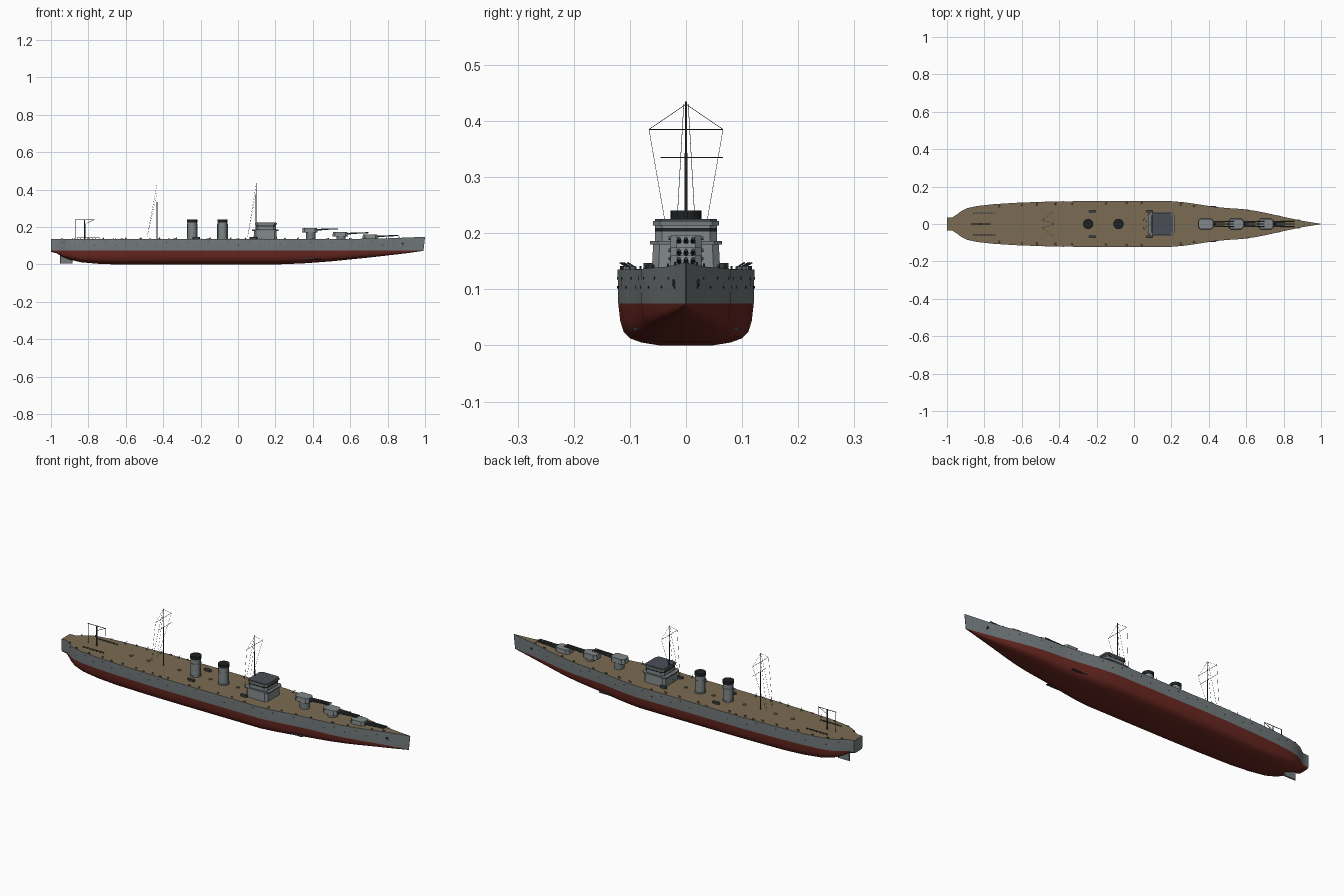
import bpy, bmesh, math
from mathutils import Vector

if "Cube" in bpy.data.objects:
    bpy.data.objects.remove(bpy.data.objects["Cube"])


def mat(name, r, g, b):
    m = bpy.data.materials.new(name)
    m.diffuse_color = [(c / 255) ** 2.2 for c in (r, g, b)] + [1]
    m.use_nodes = True
    m.node_tree.nodes["Principled BSDF"].inputs["Base Color"].default_value = m.diffuse_color
    return m


GREY = mat("hull_grey", 116, 123, 125)
LIGHT = mat("superstructure_grey", 128, 135, 136)
RED = mat("antifouling_red", 106, 44, 38)
TAN = mat("deck_tan", 122, 108, 84)
SLATE = mat("roof_slate", 76, 79, 88)
BLACK = mat("funnel_black", 36, 38, 40)
DARK = mat("fitting_dark_grey", 66, 70, 73)


def make(name, bm, *mats, smooth=True):
    bmesh.ops.recalc_face_normals(bm, faces=bm.faces)
    me = bpy.data.meshes.new(name)
    bm.to_mesh(me)
    bm.free()
    for m in mats:
        me.materials.append(m)
    ob = bpy.data.objects.new(name, me)
    bpy.context.collection.objects.link(ob)
    if smooth:
        bpy.ops.object.select_all(action='DESELECT')
        ob.select_set(True)
        bpy.context.view_layer.objects.active = ob
        bpy.ops.object.shade_smooth_by_angle(angle=math.radians(35))
    return ob


def add_tube(bm, a, b, r1, r2=None, n=8):
    a, b = Vector(a), Vector(b)
    d = b - a
    M = d.to_track_quat('Z', 'Y').to_matrix().to_4x4()
    M.translation = (a + b) / 2
    bmesh.ops.create_cone(bm, cap_ends=True, segments=n, radius1=r1,
                          radius2=r1 if r2 is None else r2, depth=d.length, matrix=M)


def tubes(name, m, specs, n=8):
    bm = bmesh.new()
    for s in specs:
        add_tube(bm, *s, n=n)
    return make(name, bm, m)


def add_prism(bm, x0, x1, h, z0, z1, ch, top=1.0, y=0):
    # Chamfered box, optionally tapered toward the top
    c = (x0 + x1) / 2
    pts = [(x0, h - ch), (x0 + ch, h), (x1 - ch, h), (x1, h - ch),
           (x1, ch - h), (x1 - ch, -h), (x0 + ch, -h), (x0, ch - h)]
    lo = [bm.verts.new((px, y + py, z0)) for px, py in pts]
    hi = [bm.verts.new((c + (px - c) * top, y + py * top, z1)) for px, py in pts]
    bm.faces.new(lo)
    bm.faces.new(hi)
    for i in range(8):
        j = (i + 1) % 8
        bm.faces.new((lo[i], lo[j], hi[j], hi[i]))


def prism(name, m, *args, **kw):
    bm = bmesh.new()
    add_prism(bm, *args, **kw)
    return make(name, bm, m, smooth=False)


def interp(tab, x):
    for (a, u), (b, v) in zip(tab, tab[1:]):
        if x <= b:
            return u + (v - u) * max(0, x - a) / (b - a)
    return tab[-1][1]


# Hull lines: deck half-width, keel height, deck height along x
WIDTH = [(-1, .034), (-.97, .036), (-.945, .052), (-.92, .071), (-.89, .085), (-.84, .096),
         (-.75, .106), (-.62, .114), (-.45, .12), (-.3, .122), (.2, .122), (.27, .116),
         (.34, .106), (.42, .093), (.5, .085), (.58, .08), (.65, .07), (.72, .056),
         (.8, .038), (.9, .017), (1, .0008)]
KEEL = [(-1, .068), (-.97, .06), (-.94, .042), (-.9, .026), (-.84, .012), (-.75, .004),
        (-.65, 0), (.2, 0), (.35, .006), (.5, .017), (.7, .037), (.9, .06), (1, .073)]
SHEER = [(-1, .136), (.5, .135), (.8, .14), (1, .148)]
WL = .075
SECTION = [(0, 0), (.38, 0), (.65, .07), (.82, .17), (.91, .32), (.96, .58), (.99, 1)]


def w(x):
    return interp(WIDTH, x)


def deck(x):
    return interp(SHEER, x)


# Hull: red below waterline, grey above, tan deck
bm = bmesh.new()
rings = []
xs = sorted({p[0] for p in WIDTH} | {p[0] for p in KEEL} | {-.15, 0, .1})
for x in xs:
    k, ww = interp(KEEL, x), w(x)
    half = [(f * ww, k + (WL - k) * t) for f, t in SECTION] + [(ww, deck(x))]
    full = [(-y, z) for y, z in half[:0:-1]] + half
    rings.append([bm.verts.new((x - (.008 if x == 1 and z < .1 else 0), y, z)) for y, z in full])
n = len(rings[0])
for a, b in zip(rings, rings[1:]):
    for i in range(n - 1):
        f = bm.faces.new((a[i], a[i + 1], b[i + 1], b[i]))
        f.material_index = 1 if 0 < i < n - 2 else 0
    bm.faces.new((a[0], b[0], b[-1], a[-1])).material_index = 2
bm.faces.new(rings[0])
bm.faces.new(rings[-1])
make("hull", bm, GREY, RED, TAN)

# Rudder and side fins
prism("rudder", GREY, -.952, -.885, .004, .005, .05, .002)
bm = bmesh.new()
for s in (-1, 1):
    add_prism(bm, .34, .44, .006, .028, .031, .002, y=s * w(.39) * .92)
make("side_fins", bm, DARK, smooth=False)

# Portholes and bow anchors
holes = []
for s in (-1, 1):
    for i in range(34):
        x = -.93 + i * .055
        for z in (.104, .12):
            if (i + (z > .11)) % 2:
                holes.append(((x, s * (w(x) - .003), z), (x, s * (w(x) + .0008), z), .0022))
    holes.append(((.88, s * (w(.88) - .002), .112), (.88, s * (w(.88) + .003), .112), .006))
tubes("portholes_and_anchors", BLACK, holes, n=6)

# Bridge: lower block, platform, upper block, rim, roof
prism("bridge_lower", LIGHT, .083, .208, .061, .134, .18, .012, top=.96)
prism("bridge_platform", GREY, .075, .217, .064, .18, .186, .014)
prism("bridge_upper", LIGHT, .095, .202, .055, .186, .218, .012)
prism("bridge_windows", BLACK, .0945, .2025, .0555, .203, .209, .012)
prism("bridge_rim", GREY, .09, .208, .059, .214, .222, .013)
prism("bridge_roof", SLATE, .094, .204, .055, .222, .225, .012)

# Funnels with black caps
for i, x in enumerate((-.245, -.083)):
    tubes(f"funnel_{i + 1}", LIGHT, [((x, 0, .133), (x, 0, .226), .025),
                                     ((x, 0, .133), (x, 0, .142), .028),
                                     ((x, 0, .2), (x, 0, .203), .0265)], n=24)
    tubes(f"funnel_cap_{i + 1}", BLACK, [((x, 0, .225), (x, 0, .241), .0275)], n=24)
    tubes(f"funnel_pipes_{i + 1}", GREY, [((x + .027 * c, .027 * s, .134), (x + .027 * c, .027 * s, .22), .002)
                                          for c, s in ((1, 0), (-1, 0))])

# Three triple turrets, stepped up toward the bridge
for i, (x, z) in enumerate(((.385, .171), (.547, .15), (.707, .135))):
    if z > .14:
        tubes(f"barbette_{i + 1}", GREY, [((x + .004, 0, .133), (x + .004, 0, z + .001), .025)], n=20)
    prism(f"turret_{i + 1}", LIGHT, x - .042, x + .04, .029, z, z + .025, .012, top=.93)
    guns = []
    for y in (-.0125, 0, .0125):
        guns += [((x + .03, y, z + .014), (x + .075, y, z + .017), .0045, .004),
                 ((x + .07, y, z + .017), (x + .15, y, z + .02), .0036, .0028)]
    tubes(f"gun_barrels_{i + 1}", DARK, guns, n=10)
    tubes(f"rangefinder_{i + 1}", GREY, [((x - .025, -.031, z + .02), (x - .025, .031, z + .02), .003)])

# Masts, yards and rigging
for name, x, solid, dx in (("fore", .097, .435, -.045), ("main", -.433, .335, -.052)):
    tubes(name + "_mast", DARK, [((x, 0, .134), (x, 0, solid), .0032, .0018),
                                 ((x, 0, .3), (x, 0, .433), .0009)])
    yards = [((x, -.066, .385), (x, .066, .385), .0009)]
    if name == "main":
        yards.append(((x, -.045, .335), (x, .066, .335), .0009))
    tubes(name + "_yards", DARK, yards, n=6)
    rig = []
    for s in (-1, 1):
        rig += [((x, s * .066, .385), (x + dx, s * .025, .15), .0005),
                ((x, s * .004, .43), (x + dx, s * .02, .15), .0005),
                ((x, 0, .43), (x, s * .066, .385), .0005)]
    tubes(name + "_rigging", DARK, rig, n=4)

# Stern crane: post, thin supports and arm
tubes("stern_crane", DARK, [((-.82, 0, .134), (-.82, 0, .24), .0045, .003),
                            ((-.87, 0, .134), (-.87, 0, .24), .0015),
                            ((-.77, 0, .2), (-.77, 0, .24), .0012),
                            ((-.872, 0, .239), (-.768, 0, .239), .0015),
                            ((-.82, 0, .215), (-.77, 0, .239), .001)])

# Aircraft launch rails near the stern
rails = []
for s in (-1, 1):
    for y in (.054, .06):
        rails.append(((-.86, s * y, .142), (-.74, s * y, .142), .0011))
    for k in range(7):
        x = -.86 + k * .02
        rails += [((x, s * .054, .142), (x, s * .06, .142), .0009),
                  ((x, s * .057, .134), (x, s * .057, .142), .0012)]
tubes("launch_rails", DARK, rails, n=6)

# Small boats beside the funnel and bridge
bm = bmesh.new()
for x in (-.223, .083):
    for s in (-1, 1):
        add_prism(bm, x - .021, x + .021, .0075, .137, .147, .007, y=s * .068)
make("deck_boats", bm, DARK, smooth=False)

# Light guns and bollards along both deck edges
mounts, barrels, bolls = [], [], []
for s in (-1, 1):
    for x in (-.72, -.6, -.52, -.42, -.33, -.15, -.04, .04, .25, .32):
        y, d = s * (w(x) - .014), deck(x)
        mounts.append(((x, y, d - .001), (x, y, d + .006), .005, .0035))
        barrels.append(((x, y, d + .006), (x + .004, y + s * .01, d + .012), .001))
    for x in (-.94, -.88, -.8, -.66, -.47, -.37, -.2, .12, .4, .48, .6, .68, .8, .86):
        y, d = s * (w(x) - .006), deck(x)
        for e in (-.004, .004):
            bolls.append(((x + e, y, d - .001), (x + e, y, d + .006), .0018))
tubes("light_gun_mounts", GREY, mounts)
tubes("light_gun_barrels", DARK, barrels, n=6)
tubes("bollards", DARK, bolls, n=6)

# Deck hatches on the midline
bm = bmesh.new()
for x in (-.62, -.52, -.34, -.16, .0):
    add_prism(bm, x - .008, x + .008, .007, .134, .139, .001)
make("deck_hatches", bm, TAN, smooth=False)
